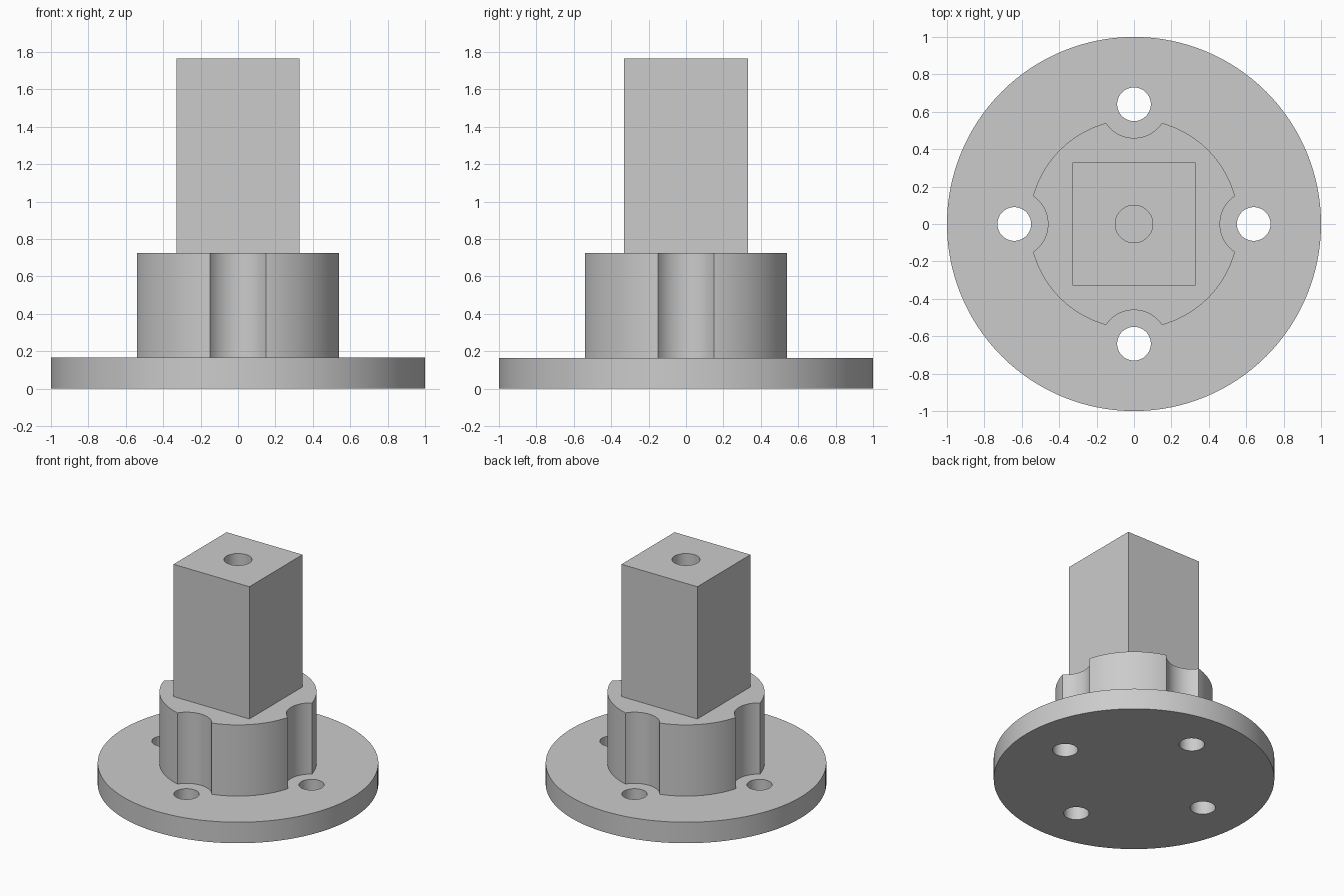
import bpy
from math import pi, cos, sin, radians

cube = bpy.data.objects.get("Cube")
if cube:
    bpy.data.objects.remove(cube, do_unlink=True)

# Main dimensions
BASE_TOP, HUB_TOP, POST_TOP = 0.165, 0.725, 1.765
BOLT_CIRCLE = 0.64

metal = bpy.data.materials.new("plain_grey")
metal.use_nodes = True
GREY = (0.6, 0.6, 0.6, 1)
metal.diffuse_color = GREY
metal.node_tree.nodes["Principled BSDF"].inputs["Base Color"].default_value = GREY


def cylinder(name, radius, z0, z1, x=0, y=0, sides=64):
    bpy.ops.mesh.primitive_cylinder_add(
        vertices=sides, radius=radius, depth=z1 - z0, location=(x, y, (z0 + z1) / 2))
    obj = bpy.context.object
    obj.name = name
    obj.data.materials.append(metal)
    return obj


def combine(target, tool, operation):
    mod = target.modifiers.new(operation.lower(), "BOOLEAN")
    mod.operation = operation
    mod.solver = "EXACT"
    mod.object = tool
    bpy.context.view_layer.objects.active = target
    bpy.ops.object.modifier_apply(modifier=mod.name)
    bpy.data.objects.remove(tool, do_unlink=True)


def around():
    for i in range(4):
        yield BOLT_CIRCLE * cos(i * pi / 2), BOLT_CIRCLE * sin(i * pi / 2)


# Round base plate
flange = cylinder("mounting_flange", 1, 0, BASE_TOP, sides=128)

# Hub with a scalloped clearance beside each bolt hole
hub = cylinder("hub", 0.56, BASE_TOP / 2, HUB_TOP, sides=128)
for x, y in around():
    combine(hub, cylinder("scallop", 0.18, -0.2, 1, x, y), "DIFFERENCE")
combine(flange, hub, "UNION")

# Square post rising from the hub
z0 = HUB_TOP - 0.2
bpy.ops.mesh.primitive_cube_add(size=1, location=(0, 0, (z0 + POST_TOP) / 2))
post = bpy.context.object
post.name = "square_post"
post.scale = (0.66, 0.66, POST_TOP - z0)
bpy.ops.object.transform_apply(location=False, rotation=False, scale=True)
post.data.materials.append(metal)
combine(flange, post, "UNION")

# Bolt holes through the plate, blind hole in the post
for x, y in around():
    combine(flange, cylinder("bolt_hole", 0.09, -0.1, 0.4, x, y), "DIFFERENCE")
combine(flange, cylinder("post_hole", 0.1, POST_TOP - 0.6, POST_TOP + 0.1), "DIFFERENCE")

# Smooth round walls, crisp edges
bpy.ops.object.select_all(action="DESELECT")
flange.select_set(True)
bpy.context.view_layer.objects.active = flange
bpy.ops.object.shade_smooth_by_angle(angle=radians(30))
